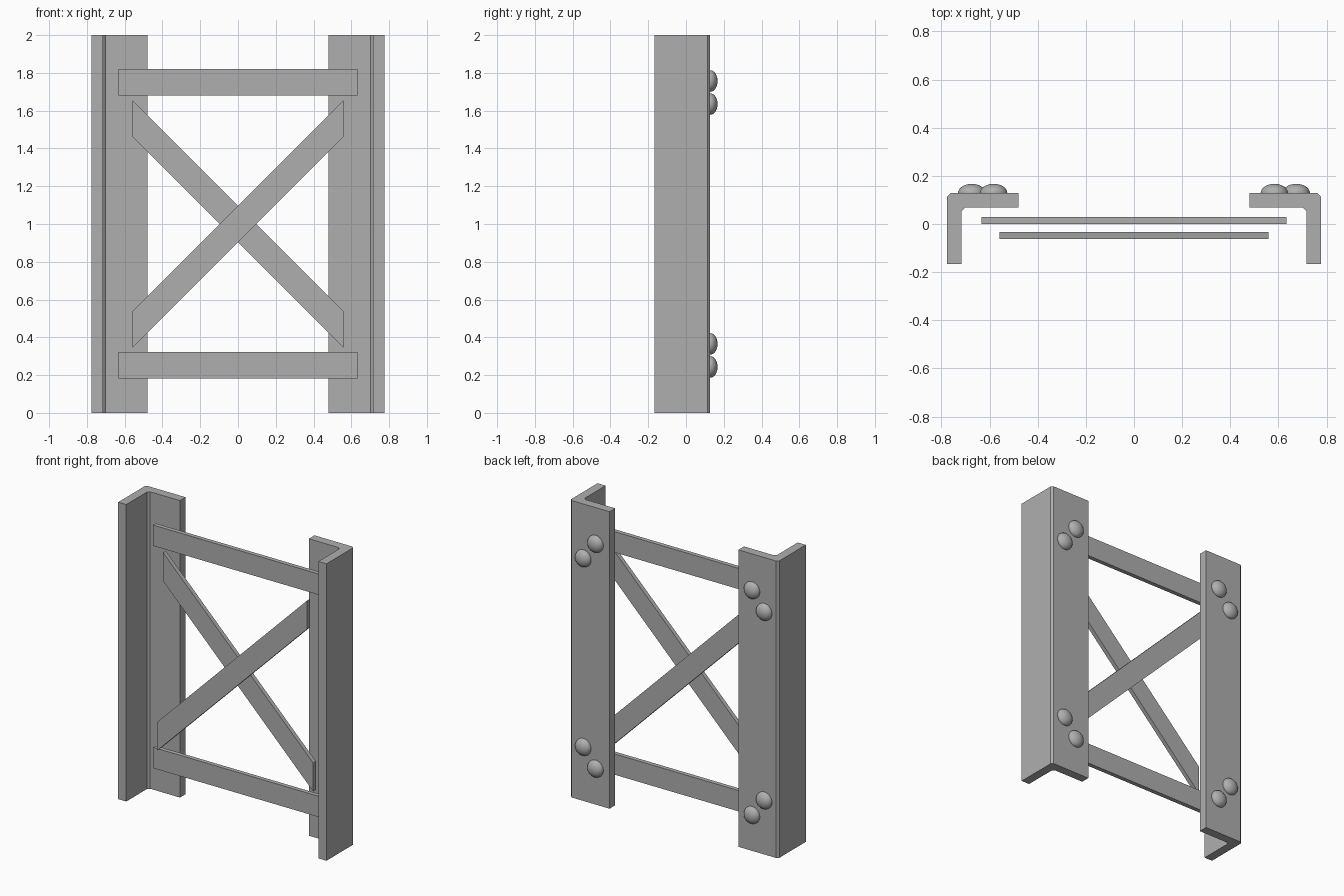
import bpy, bmesh, math

if "Cube" in bpy.data.objects:
    bpy.data.objects.remove(bpy.data.objects["Cube"])

H = 2.0
Z_MID = 1.0

# Dark grey paint shared by every part
steel = bpy.data.materials.new("dark_grey_steel")
steel.diffuse_color = (0.43, 0.43, 0.43, 1)
steel.use_nodes = True
steel.node_tree.nodes["Principled BSDF"].inputs["Base Color"].default_value = steel.diffuse_color


def add_object(name, bm):
    bmesh.ops.recalc_face_normals(bm, faces=bm.faces)
    mesh = bpy.data.meshes.new(name)
    bm.to_mesh(mesh)
    bm.free()
    mesh.materials.append(steel)
    obj = bpy.data.objects.new(name, mesh)
    bpy.context.collection.objects.link(obj)
    return obj


def extrude(name, points, vec):
    """Solid made by sweeping a flat outline along a vector."""
    bm = bmesh.new()
    face = bm.faces.new([bm.verts.new(p) for p in points])
    new = bmesh.ops.extrude_face_region(bm, geom=[face])["geom"]
    verts = [v for v in new if isinstance(v, bmesh.types.BMVert)]
    bmesh.ops.translate(bm, verts=verts, vec=vec)
    return add_object(name, bm)


# L-section uprights, chamfered at the outer and inner bend
R = 0.014
X_OUT, X_IN, Y_FRONT, Y_BACK, T = 0.776, 0.48, -0.167, 0.128, 0.06
XI, YI = X_OUT - T, Y_BACK - T
profile = [(XI, Y_FRONT), (X_OUT, Y_FRONT), (X_OUT, Y_BACK - R), (X_OUT - R, Y_BACK),
           (X_IN, Y_BACK), (X_IN, YI), (XI - R, YI), (XI, YI - R)]
for side, s in (("left", -1), ("right", 1)):
    extrude(f"{side}_angle_upright", [(s * x, y, 0) for x, y in profile], (0, 0, H))

# Horizontal flat bars
for name, z in (("lower_crossbar", 0.253), ("upper_crossbar", 1.75)):
    extrude(name, [(x, 0.001, z + dz) for x, dz in
                   ((-0.633, -0.07), (0.633, -0.07), (0.633, 0.07), (-0.633, 0.07))],
            (0, 0.029, 0))

# Diagonal braces with vertically cut ends, one in front of the other
E, W = 0.559, 0.096
for name, s, y in (("front_brace", 1, -0.062), ("rear_brace", -1, 0.001)):
    extrude(name, [(-E, y, Z_MID - s * E - W), (E, y, Z_MID + s * E - W),
                   (E, y, Z_MID + s * E + W), (-E, y, Z_MID - s * E + W)],
            (0, 0.029, 0))

# Domed rivets on the back of each upright
for s in (-1, 1):
    for end in (-1, 1):
        for kind, x, dz in (("inner", 0.583, 0.757), ("outer", 0.674, 0.635)):
            bpy.ops.mesh.primitive_uv_sphere_add(
                segments=32, ring_count=16, radius=1,
                location=(s * x, Y_BACK, Z_MID + end * dz))
            rivet = bpy.context.object
            rivet.name = f"{'left' if s < 0 else 'right'}_{'lower' if end < 0 else 'upper'}_{kind}_rivet"
            rivet.scale = (0.057, 0.039, 0.057)
            rivet.data.materials.append(steel)
            bpy.ops.object.shade_smooth_by_angle(angle=math.radians(40))
